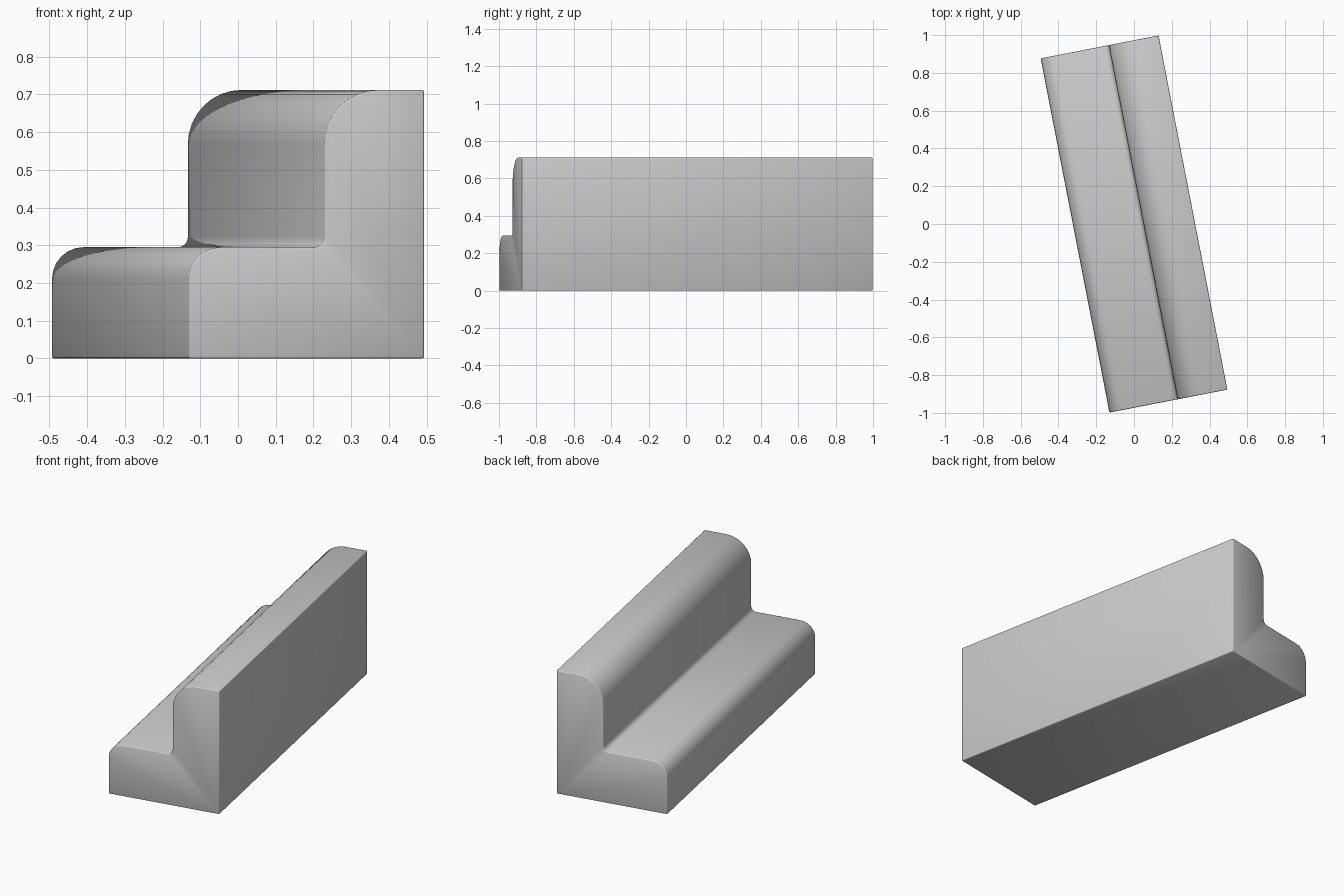
import bpy
import bmesh
from math import sin, cos, pi, radians

cube = bpy.data.objects.get("Cube")
if cube:
    bpy.data.objects.remove(cube, do_unlink=True)

HALF_W, HALF_L = 0.318, 0.955
STEP_Z, TOP_Z, RISER = 0.295, 0.712, 0.049

grey = bpy.data.materials.new("plain grey")
grey.use_nodes = True
colour = (0.6, 0.6, 0.6, 1)
grey.diffuse_color = colour
grey.node_tree.nodes["Principled BSDF"].inputs["Base Color"].default_value = colour


def arc(cx, cz, radius, start, end, steps):
    """Points of a rounded corner, angles in quarter turns."""
    angles = [(start + (end - start) * i / steps) * pi / 2 for i in range(steps + 1)]
    return [(cx + radius * cos(a), cz + radius * sin(a)) for a in angles]


# Cross-section in two pieces: low step and tall back
R_STEP, R_TOP, R_IN = 0.085, 0.145, 0.026
nose = arc(-HALF_W + R_STEP, STEP_Z - R_STEP, R_STEP, 2, 1, 6)
inner = arc(RISER - R_IN, STEP_Z + R_IN, R_IN, -1, 0, 4)
crown = arc(RISER + R_TOP, TOP_Z - R_TOP, R_TOP, 2, 1, 8)
outline = [(-HALF_W, 0)] + nose + inner + crown + [(HALF_W, TOP_Z), (HALF_W, 0)]

# Extrude the cross-section along the length
bm = bmesh.new()
face = bm.faces.new([bm.verts.new((x, -HALF_L, z)) for x, z in outline])
swept = bmesh.ops.extrude_face_region(bm, geom=[face], use_keep_orig=True)
moved = [v for v in swept["geom"] if isinstance(v, bmesh.types.BMVert)]
bmesh.ops.translate(bm, verts=moved, vec=(0, 2 * HALF_L, 0))
bmesh.ops.recalc_face_normals(bm, faces=bm.faces)
mesh = bpy.data.meshes.new("stepped_block")
bm.to_mesh(mesh)
bm.free()
mesh.materials.append(grey)

block = bpy.data.objects.new("stepped_block", mesh)
bpy.context.collection.objects.link(block)
block.rotation_euler.z = radians(11)

# Fine softened edges with smooth shading across the whole block
bevel = block.modifiers.new("softened_edges", "BEVEL")
bevel.width = 0.005
bevel.segments = 2
bevel.limit_method = "ANGLE"
bevel.angle_limit = radians(40)
mesh.shade_smooth()
